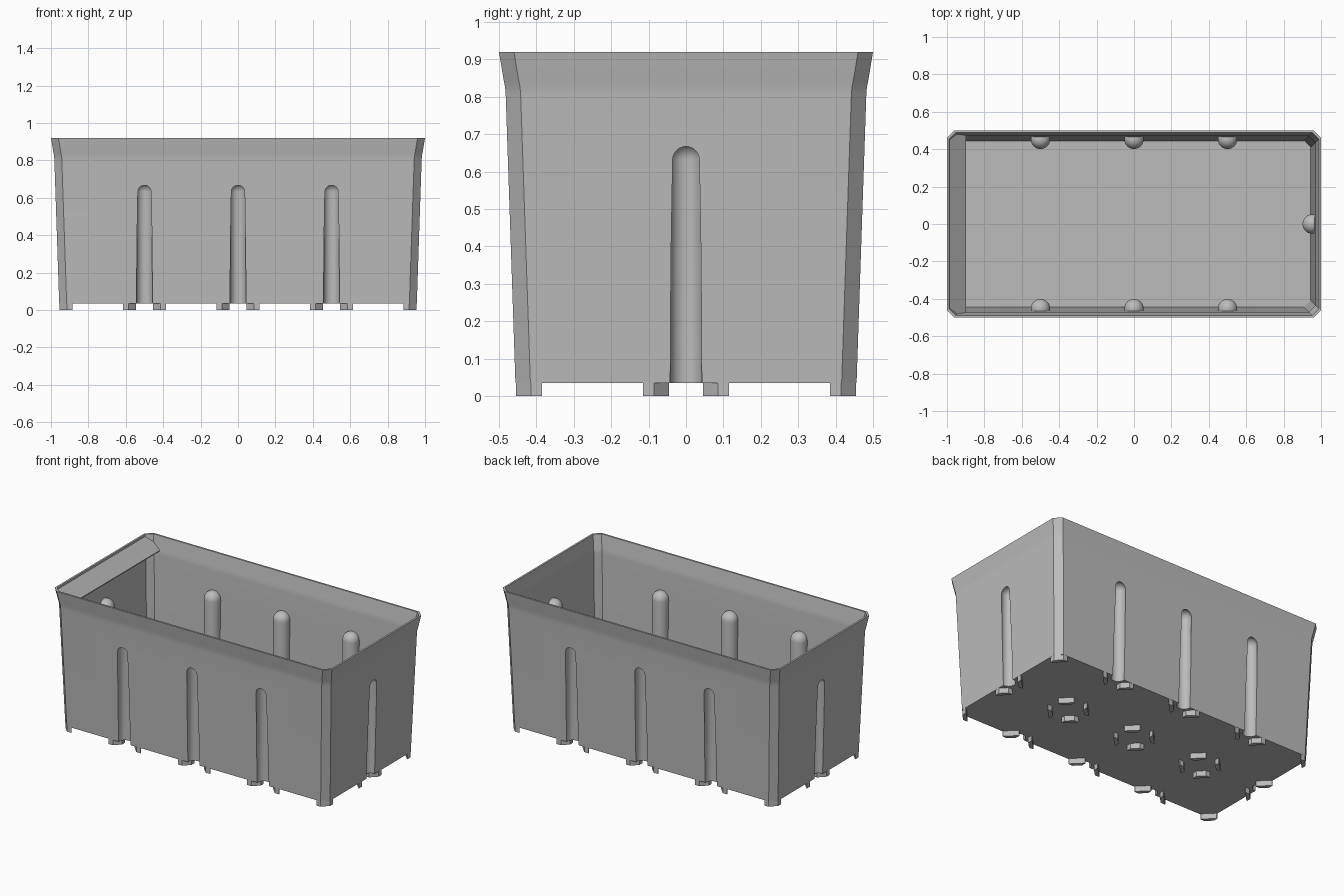
import bpy, bmesh, math
from mathutils import Matrix, Vector

cube = bpy.data.objects.get("Cube")
if cube:
    bpy.data.objects.remove(cube, do_unlink=True)

GREY = (0.5, 0.5, 0.5, 1)
mat = bpy.data.materials.new("plain grey")
mat.use_nodes = True
mat.diffuse_color = GREY
mat.node_tree.nodes["Principled BSDF"].inputs["Base Color"].default_value = GREY

WALL = 0.012
FLOOR = 0.035
CHAMFER = 0.04
# Taper of the wall: (height, how far the outside sits in from the rim)
PROFILE = [(FLOOR, 0.044), (0.805, 0.018), (0.825, 0.0165), (0.845, 0.0125), (0.92, 0.0)]


def finish(name, bm):
    bmesh.ops.recalc_face_normals(bm, faces=bm.faces)
    mesh = bpy.data.meshes.new(name)
    bm.to_mesh(mesh)
    bm.free()
    mesh.materials.append(mat)
    obj = bpy.data.objects.new(name, mesh)
    bpy.context.collection.objects.link(obj)
    return obj


def chamfered_ring(bm, inset, z, c):
    hx, hy = 1 - inset, 0.5 - inset
    points = [(hx, hy - c), (hx - c, hy), (c - hx, hy), (-hx, hy - c),
              (-hx, c - hy), (c - hx, -hy), (hx - c, -hy), (hx, c - hy)]
    return [bm.verts.new((x, y, z)) for x, y in points]


def tub(name, levels, c):
    bm = bmesh.new()
    rings = [chamfered_ring(bm, inset, z, c) for z, inset in levels]
    for low, high in zip(rings, rings[1:]):
        for i in range(len(low)):
            j = (i + 1) % len(low)
            bm.faces.new((low[i], low[j], high[j], high[i]))
    bm.faces.new(rings[0])
    bm.faces.new(rings[-1])
    return finish(name, bm)


def flute_cutters(name, radius):
    """Round-topped posts standing along all four walls."""
    bm = bmesh.new()
    spots = [(x, s * 0.453) for x in (-0.5, 0, 0.5) for s in (-1, 1)]
    spots += [(s * 0.953, 0) for s in (-1, 1)]
    base, shoulder = -0.02, 0.6325
    for x, y in spots:
        ball = bmesh.ops.create_uvsphere(bm, u_segments=32, v_segments=16, radius=radius)
        verts = ball["verts"]
        lower = [v for v in verts if v.co.z < -1e-5]
        bmesh.ops.delete(bm, geom=lower, context="VERTS")
        verts = [v for v in verts if v.is_valid]
        rim = [e for e in bm.edges if e.is_boundary]
        bmesh.ops.translate(bm, verts=verts, vec=(x, y, shoulder))
        new = bmesh.ops.extrude_edge_only(bm, edges=rim)["geom"]
        bottom = [v for v in new if isinstance(v, bmesh.types.BMVert)]
        for v in bottom:
            v.co.z = base
        bmesh.ops.holes_fill(bm, edges=[e for e in bm.edges if e.is_boundary], sides=0)
    return finish(name, bm)


def subtract(target, cutter):
    mod = target.modifiers.new("cut", "BOOLEAN")
    mod.operation = "DIFFERENCE"
    mod.solver = "EXACT"
    mod.object = cutter
    bpy.context.view_layer.objects.active = target
    bpy.ops.object.modifier_apply(modifier=mod.name)
    bpy.data.objects.remove(cutter, do_unlink=True)


# Basket: outer tub, hollowed around the flutes, then fluted from outside
basket = tub("basket", PROFILE, CHAMFER)
inner = [(z, inset + WALL) for z, inset in PROFILE]
inner[0] = (FLOOR + WALL, inner[0][1])
inner.append((0.96, WALL - 0.006))
cavity = tub("cavity", inner, CHAMFER - 0.005)
subtract(cavity, flute_cutters("flute_backs", 0.052))
subtract(basket, cavity)
subtract(basket, flute_cutters("flutes", 0.0425))

# Feet: broken octagonal rings on a half-unit grid, kept where they fall inside
FOOT = [(0.115, 0.045), (0.115, 0.05), (0.05, 0.115), (0.045, 0.115),
        (0.045, 0.085), (0.085, 0.045)]
bm = bmesh.new()
for cx in (-1, -0.5, 0, 0.5, 1):
    for cy in (-0.5, 0, 0.5):
        for sx in (-1, 1):
            for sy in (-1, 1):
                if abs(cx + sx * 0.08) > 1 or abs(cy + sy * 0.08) > 0.5:
                    continue
                face = bm.faces.new([bm.verts.new((cx + sx * x, cy + sy * y, 0)) for x, y in FOOT])
                top = bmesh.ops.extrude_face_region(bm, geom=[face])["geom"]
                for v in top:
                    if isinstance(v, bmesh.types.BMVert):
                        v.co.z = FLOOR + 0.003
finish("feet", bm)

# Sloping ledge inside one end of the rim
ledge_outline = [(-0.994, 0.455), (-0.96, 0.487), (-0.897, 0.483)]
outline = ledge_outline + [(x, -y) for x, y in reversed(ledge_outline)]
bm = bmesh.new()
face = bm.faces.new([bm.verts.new((x, y, 0.915 - (x + 0.994) * 0.85)) for x, y in outline])
top = bmesh.ops.extrude_face_region(bm, geom=[face])["geom"]
for v in top:
    if isinstance(v, bmesh.types.BMVert):
        v.co.z -= 0.006
finish("end_ledge", bm)

# Smooth the flutes and rim curve, keep the corners crisp
bpy.ops.object.select_all(action="DESELECT")
basket.select_set(True)
bpy.context.view_layer.objects.active = basket
bpy.ops.object.shade_smooth_by_angle(angle=math.radians(25))
